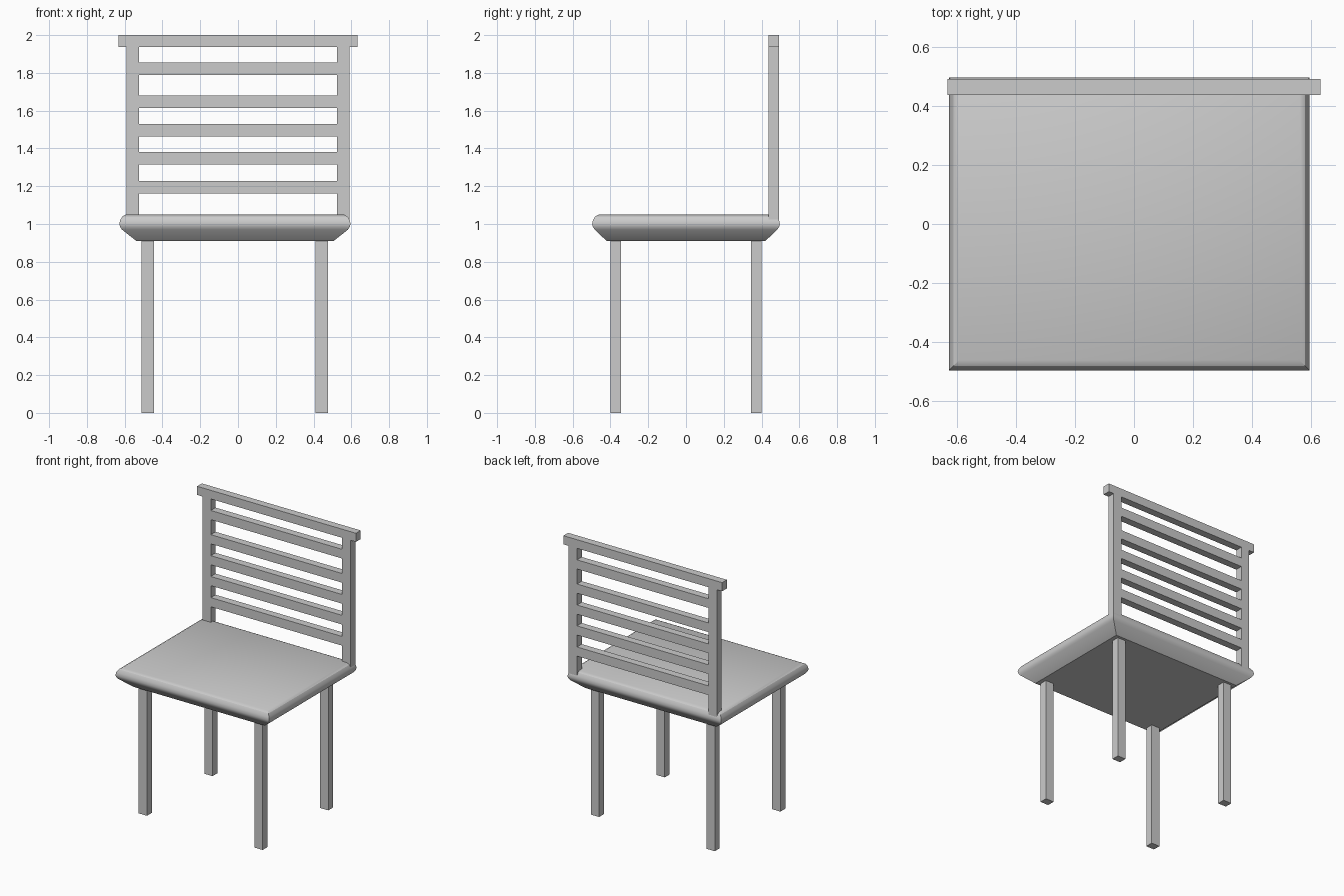
import bpy, bmesh, math

if "Cube" in bpy.data.objects:
    bpy.data.objects.remove(bpy.data.objects["Cube"])


def finish(name, bm):
    bmesh.ops.recalc_face_normals(bm, faces=bm.faces)
    me = bpy.data.meshes.new(name)
    bm.to_mesh(me)
    bm.free()
    ob = bpy.data.objects.new(name, me)
    bpy.context.collection.objects.link(ob)
    return ob


def box(name, x0, x1, y0, y1, z0, z1):
    bm = bmesh.new()
    bmesh.ops.create_cube(bm, size=1)
    for v in bm.verts:
        v.co.x = x0 + (v.co.x + 0.5) * (x1 - x0)
        v.co.y = y0 + (v.co.y + 0.5) * (y1 - y0)
        v.co.z = z0 + (v.co.z + 0.5) * (z1 - z0)
    return finish(name, bm)


# Seat: stacked rectangles with a chamfered underside and rounded rim
# (height, inset in x, inset in y)
profile = [(0.91, 0.09, 0.077), (0.97, 0.014, 0.014), (0.985, 0.004, 0.004),
           (1.0, 0, 0), (1.02, 0.004, 0.004), (1.04, 0.016, 0.016),
           (1.05, 0.035, 0.035)]
cx, hx, hy = -0.016, 0.612, 0.497
bm = bmesh.new()
rings = []
for z, ix, iy in profile:
    rings.append([bm.verts.new((cx + sx * (hx - ix), sy * (hy - iy), z))
                  for sx, sy in ((-1, -1), (1, -1), (1, 1), (-1, 1))])
for a, b in zip(rings, rings[1:]):
    for i in range(4):
        j = (i + 1) % 4
        bm.faces.new((a[i], a[j], b[j], b[i]))
bm.faces.new(rings[0])
bm.faces.new(rings[-1])
seat = finish("seat", bm)
bpy.context.view_layer.objects.active = seat
seat.select_set(True)
bpy.ops.object.shade_smooth_by_angle(angle=math.radians(30))

# Legs
for side, x in (("left", -0.51), ("right", 0.411)):
    for end, y in (("front", -0.401), ("back", 0.345)):
        box(f"{end}_{side}_leg", x, x + 0.066, y, y + 0.056, 0, 0.912)

# Backrest: posts, slats and the overhanging top rail
Y0, Y1 = 0.438, 0.492
box("left_back_post", -0.59, -0.523, Y0, Y1, 1.02, 1.938)
box("right_back_post", 0.523, 0.59, Y0, Y1, 1.02, 1.938)
for i, z in enumerate((1.195, 1.347, 1.497, 1.648, 1.822)):
    box(f"back_slat_{i + 1}", -0.523, 0.523, Y0, Y1, z - 0.033, z + 0.033)
box("top_rail", -0.632, 0.632, Y0, Y1, 1.938, 2.0)
